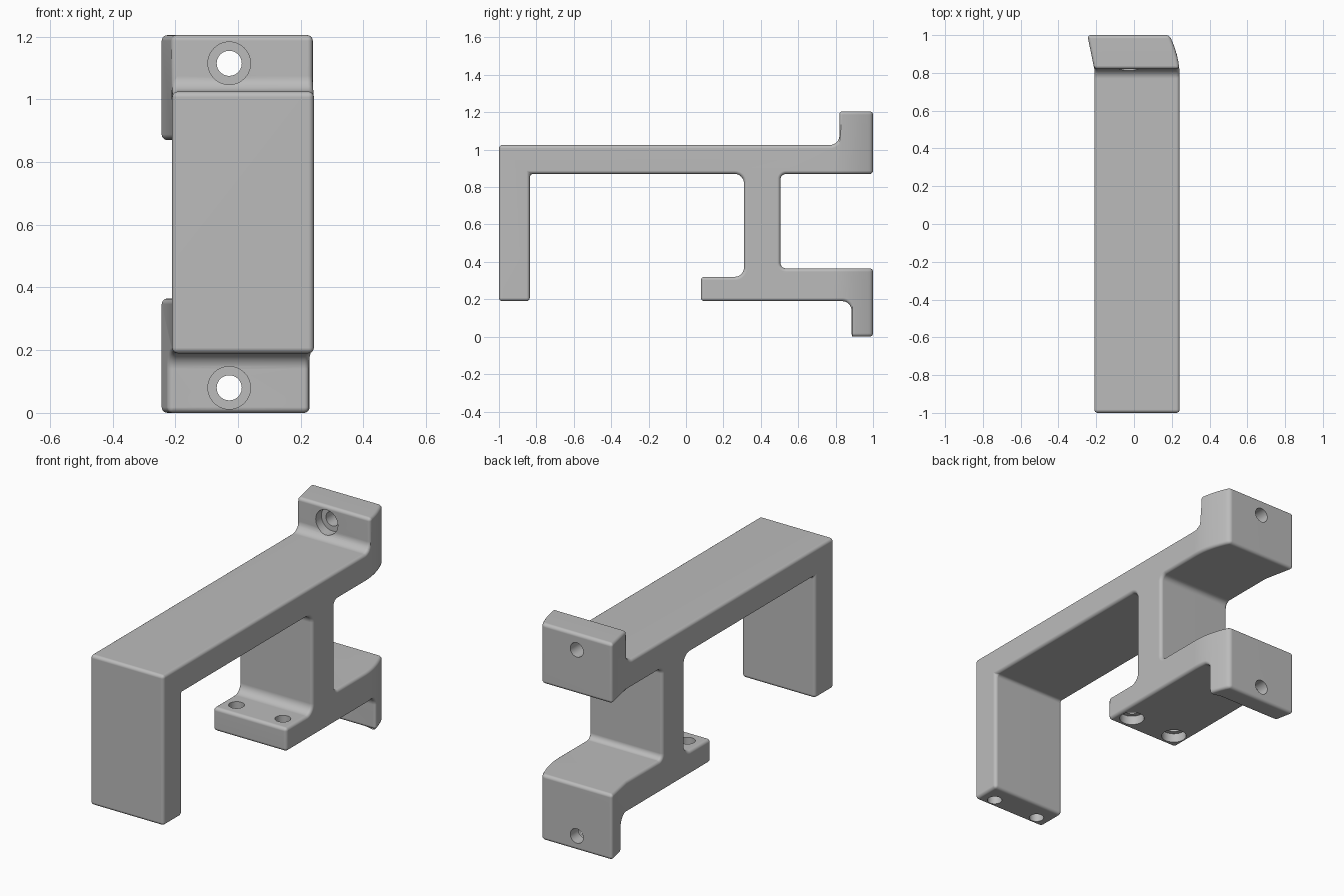
import bpy, bmesh, math
from mathutils import Vector

if "Cube" in bpy.data.objects:
    bpy.data.objects.remove(bpy.data.objects["Cube"], do_unlink=True)

grey = bpy.data.materials.new("plain grey")
grey.use_nodes = True
colour = (0.5, 0.5, 0.5, 1)
grey.diffuse_color = colour
grey.node_tree.nodes["Principled BSDF"].inputs["Base Color"].default_value = colour


def fillet(points, steps=8):
    """Round every corner that carries a radius as its third value."""
    out = []
    for i, (a, b, r) in enumerate(points):
        p = Vector((a, b))
        if not r:
            out.append(p)
            continue
        u = (Vector(points[i - 1][:2]) - p).normalized()
        v = (Vector(points[(i + 1) % len(points)][:2]) - p).normalized()
        centre = p + (u + v) * r
        for k in range(steps + 1):
            t = k / steps * math.pi / 2
            out.append(centre - v * r * math.cos(t) - u * r * math.sin(t))
    return out


def prism(name, outline, place, direction):
    bm = bmesh.new()
    face = bm.faces.new([bm.verts.new(place(p)) for p in outline])
    new = bmesh.ops.extrude_face_region(bm, geom=[face])["geom"]
    bmesh.ops.translate(bm, vec=direction,
                        verts=[g for g in new if isinstance(g, bmesh.types.BMVert)])
    bmesh.ops.recalc_face_normals(bm, faces=bm.faces)
    mesh = bpy.data.meshes.new(name)
    bm.to_mesh(mesh)
    bm.free()
    mesh.materials.append(grey)
    ob = bpy.data.objects.new(name, mesh)
    bpy.context.collection.objects.link(ob)
    return ob


def apply(ob, mod):
    bpy.context.view_layer.objects.active = ob
    bpy.ops.object.modifier_apply(modifier=mod.name)


def combine(ob, other, operation):
    mod = ob.modifiers.new("combine", "BOOLEAN")
    mod.operation, mod.solver, mod.object = operation, "EXACT", other
    apply(ob, mod)
    bpy.data.objects.remove(other, do_unlink=True)


def drill(ob, start, end, radius):
    """Cut a round hole between two points."""
    start, end = Vector(start), Vector(end)
    turn = (end - start).to_track_quat("Z", "Y")
    ring = [Vector((math.cos(k * math.tau / 40), math.sin(k * math.tau / 40))) * radius
            for k in range(40)]
    cutter = prism("hole_cutter", ring, lambda p: start + turn @ p.to_3d(), end - start)
    cutter.hide_render = True
    combine(ob, cutter, "DIFFERENCE")


# Side profile: leg, arm, upper flange, column, lower plate, lower flange
side = fillet([
    (-1, .19, 0), (-.835, .19, 0), (-.835, .87, 0), (.31, .87, .05),
    (.31, .32, .05), (.08, .32, 0), (.08, .19, 0), (.885, .19, .05),
    (.885, 0, 0), (1, 0, 0), (1, .365, 0), (.505, .365, .03),
    (.505, .87, .03), (1, .87, 0), (1, 1.205, 0), (.82, 1.205, 0),
    (.82, 1.025, .05), (-1, 1.025, 0)])
bracket = prism("bracket", side, lambda p: Vector((-.4, p.x, p.y)), Vector((.8, 0, 0)))

# Plan outline: straight arm, one slanted and one curved end
plan = [Vector(p) for p in [(-.247, 1.1), (-.247, 1), (-.21, .82), (-.21, -1.1), (.242, -1.1)]]
plan += [Vector((.242 - .055 * (k / 8) ** 2, .78 + .22 * k / 8)) for k in range(9)]
plan.append(Vector((.187, 1.1)))
limits = prism("plan_cutter", plan, lambda p: Vector((p.x, p.y, -.2)), Vector((0, 0, 1.7)))
limits.hide_render = True
combine(bracket, limits, "INTERSECT")

# Soft outer edges
bevel = bracket.modifiers.new("soft_edges", "BEVEL")
bevel.width, bevel.segments = .018, 4
bevel.limit_method, bevel.angle_limit = "ANGLE", math.radians(35)
bevel.use_clamp_overlap = False
apply(bracket, bevel)

# Counterbored wall-fixing holes through both flanges
for z, floor in ((1.115, .87), (.08, .93)):
    drill(bracket, (-.028, .7, z), (-.028, floor, z), .068)
    drill(bracket, (-.028, .75, z), (-.028, 1.1, z), .04)

# Paired holes in the plate and in the foot of the leg
for x in (-.128, .157):
    drill(bracket, (x, .17, .1), (x, .17, .24), .064)
    drill(bracket, (x, .17, .15), (x, .17, .45), .04)
    drill(bracket, (x, -.943, .1), (x, -.943, .4), .038)

# Smooth shading with sharp hole rims
bpy.ops.object.select_all(action="DESELECT")
bracket.select_set(True)
bpy.context.view_layer.objects.active = bracket
bpy.ops.object.shade_smooth_by_angle(angle=math.radians(35))
weighted = bracket.modifiers.new("even_normals", "WEIGHTED_NORMAL")
weighted.keep_sharp = True
